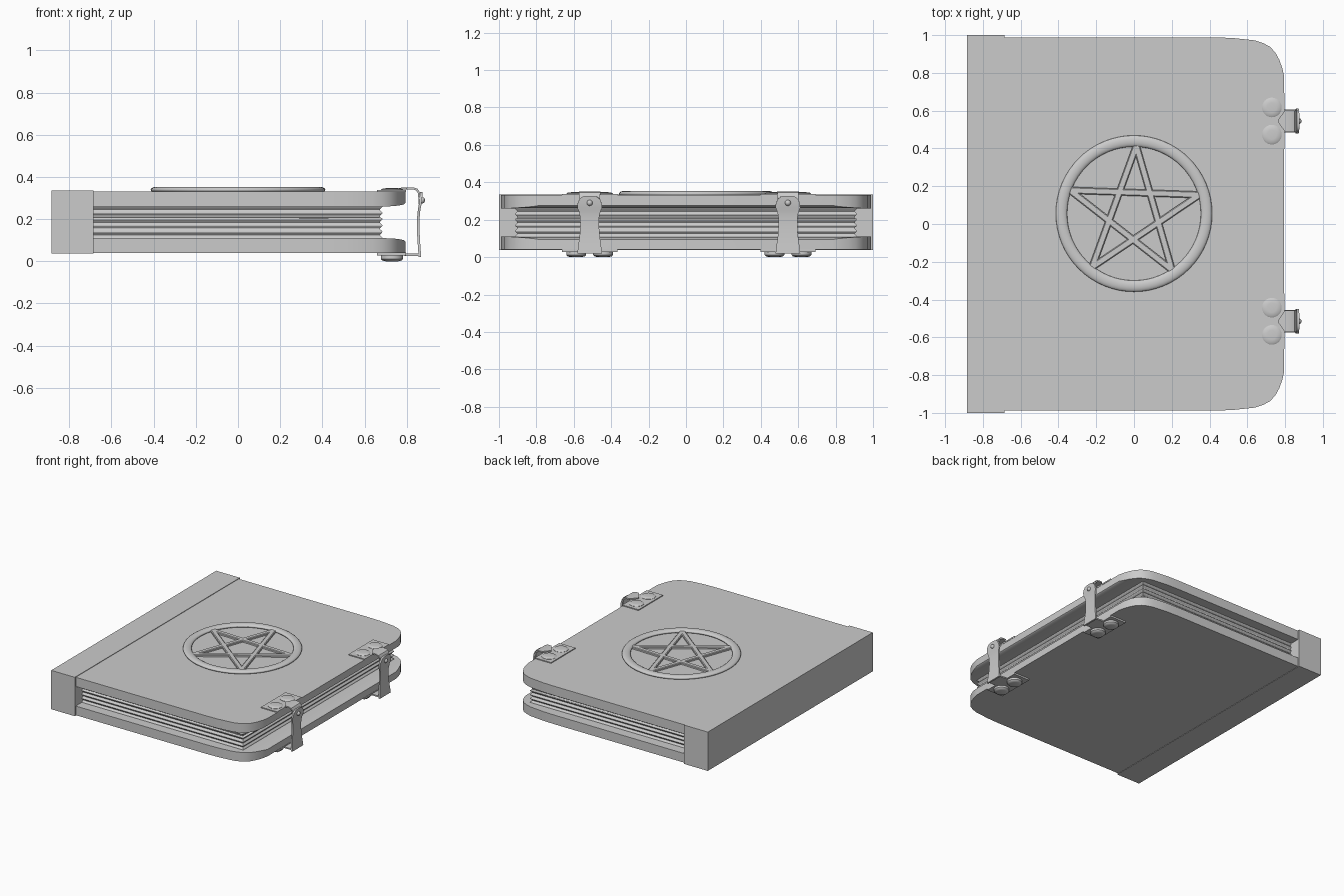
import bpy, bmesh, math
from mathutils import Vector

if "Cube" in bpy.data.objects:
    bpy.data.objects.remove(bpy.data.objects["Cube"])


def finish(name, bm, angle=35):
    bmesh.ops.recalc_face_normals(bm, faces=bm.faces)
    me = bpy.data.meshes.new(name)
    bm.to_mesh(me)
    bm.free()
    ob = bpy.data.objects.new(name, me)
    bpy.context.collection.objects.link(ob)
    bpy.context.view_layer.objects.active = ob
    bpy.ops.object.select_all(action='DESELECT')
    ob.select_set(True)
    bpy.ops.object.shade_smooth_by_angle(angle=math.radians(angle))
    return ob


def loft(name, sections, angle=35):
    """Skin a row of equal-length closed loops and cap both ends."""
    bm = bmesh.new()
    rows = [[bm.verts.new(p) for p in s] for s in sections]
    n = len(rows[0])
    for a, b in zip(rows, rows[1:]):
        for i in range(n):
            j = (i + 1) % n
            bm.faces.new((a[i], a[j], b[j], b[i]))
    bm.faces.new(rows[0])
    bm.faces.new(rows[-1][::-1])
    return finish(name, bm, angle)


def rect(x0, x1, y0, y1, z):
    return [(x0, y0, z), (x1, y0, z), (x1, y1, z), (x0, y1, z)]


def box(name, x0, x1, y0, y1, z0, z1):
    return loft(name, [rect(x0, x1, y0, y1, z0), rect(x0, x1, y0, y1, z1)])


def ribbon(name, path, yc, t=0.012):
    """Metal strip along (x, z, half width) stations."""
    secs = []
    for i, (x, z, w) in enumerate(path):
        a, b = path[max(i - 1, 0)], path[min(i + 1, len(path) - 1)]
        d = Vector((b[0] - a[0], b[1] - a[1])).normalized() * t / 2
        nx, nz = -d.y, d.x
        secs.append([(x + nx, yc - w, z + nz), (x + nx, yc + w, z + nz),
                     (x - nx, yc + w, z - nz), (x - nx, yc - w, z - nz)])
    return loft(name, secs)


def revolve(name, prof, x, y, n=32):
    """Turned part around z from (radius, z) points."""
    return loft(name, [[(x + r * math.cos(2 * math.pi * k / n),
                         y + r * math.sin(2 * math.pi * k / n), z)
                        for k in range(n)] for r, z in prof], 40)


# Spine
box("spine", -0.885, -0.685, -1, 1, 0.037, 0.335)

# Covers: rounded fore-edge corners, inner face easing off at the edge
outline = [(-0.69, .988, 0), (0.42, .988, 0), (0.52, .985, 0), (0.64, .972, 0),
           (0.685, .957, 0), (0.72, .938, .001), (0.748, .908, .003),
           (0.77, .868, .006), (0.786, .822, .010), (0.795, .78, .017)]
for name, outer, inner, s in (("top_cover", 0.331, 0.26, 1),
                              ("bottom_cover", 0.040, 0.11, -1)):
    loft(name, [[(x, -h, outer), (x, h, outer), (x, h, inner + s * e),
                 (x, -h, inner + s * e)] for x, h, e in outline])

# Page block with rippled edges
rows = []
for k in range(41):
    z = 0.105 + 0.16 * k / 40
    o = 0.006 * math.cos((z - 0.11) / 0.15 * 10 * math.pi)
    if abs(z - 0.21) < 0.003:
        o -= 0.006
    rows.append(rect(-0.7, 0.679 + o, -0.908 - o, 0.908 + o, z))
loft("pages", rows, 50)

# Emblem ring
CY = 0.055
bpy.ops.mesh.primitive_torus_add(major_segments=64, minor_segments=14,
                                 major_radius=0.384, minor_radius=0.03,
                                 location=(0, CY, 0.339))
ring = bpy.context.object
ring.name = "emblem_ring"
ring.scale.z = 0.5
bpy.ops.object.shade_smooth()

# Emblem star bars
tips = [Vector((0.36 * math.cos(math.radians(88 - 72 * k)),
                CY + 0.36 * math.sin(math.radians(88 - 72 * k)), 0)) for k in range(5)]
for k in range(5):
    a, b = tips[k], tips[(k + 2) % 5]
    d = (b - a).normalized()
    n = Vector((-d.y, d.x, 0))
    secs = []
    for z, w in ((0.325, 0.018), (0.342, 0.018), (0.346, 0.013)):
        up = Vector((0, 0, z))
        secs.append([a + n * w + up, a - n * w + up, b - n * w + up, b + n * w + up])
    loft("star_bar", secs, 20)

# Two clasps
for yc in (-0.515, 0.545):
    # plates and rivets, top and bottom
    box("top_plate", 0.66, 0.797, yc - 0.148, yc + 0.148, 0.328, 0.338)
    box("bottom_plate", 0.66, 0.797, yc - 0.148, yc + 0.148, 0.027, 0.042)
    for dy in (-0.072, 0.072):
        revolve("top_rivet", [(0.052, 0.333), (0.052, 0.340), (0.044, 0.345),
                              (0.025, 0.347)], 0.73, yc + dy)
        revolve("bottom_rivet", [(0.053, 0.030), (0.053, 0.012), (0.046, 0.004),
                                 (0.03, 0.0)], 0.73, yc + dy)
    # hook bent over the top edge, pointed on the plate
    ribbon("hook", [(0.762, 0.343, 0.004), (0.80, 0.346, 0.058), (0.83, 0.346, 0.058),
                    (0.848, 0.340, 0.057), (0.857, 0.327, 0.056), (0.860, 0.305, 0.055),
                    (0.860, 0.27, 0.05)], yc, 0.01)
    # swinging strap with rounded head
    ribbon("strap", [(0.869, 0.328, 0.025), (0.869, 0.321, 0.042), (0.868, 0.308, 0.056),
                     (0.866, 0.285, 0.065), (0.863, 0.265, 0.066), (0.859, 0.245, 0.058),
                     (0.856, 0.215, 0.051), (0.855, 0.17, 0.050), (0.856, 0.12, 0.053),
                     (0.859, 0.07, 0.060), (0.863, 0.02, 0.066)], yc)
    # hinge arm below the strap
    box("hinge_arm", 0.79, 0.862, yc - 0.06, yc + 0.06, 0.026, 0.036)
    # pin head
    bpy.ops.mesh.primitive_uv_sphere_add(segments=16, ring_count=8, radius=0.016,
                                         location=(0.871, yc, 0.29))
    bpy.context.object.name = "strap_pin"
    bpy.ops.object.shade_smooth()
